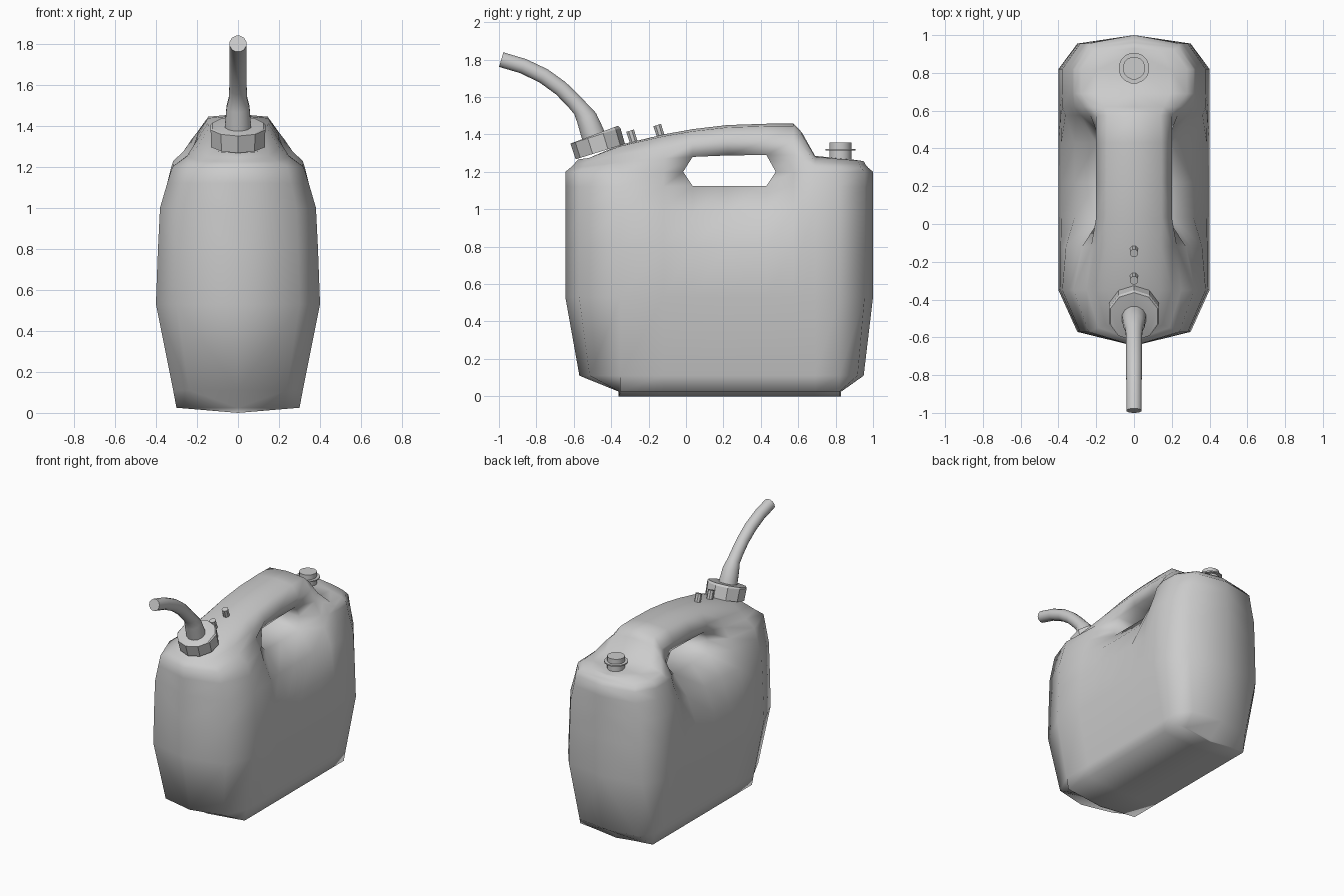
import bpy, bmesh, math
from mathutils import Vector

if "Cube" in bpy.data.objects:
    bpy.data.objects.remove(bpy.data.objects["Cube"])


def finish(name, bm, angle):
    bmesh.ops.remove_doubles(bm, verts=bm.verts, dist=0.0005)
    bmesh.ops.dissolve_degenerate(bm, edges=bm.edges, dist=0.0005)
    bmesh.ops.recalc_face_normals(bm, faces=bm.faces)
    me = bpy.data.meshes.new(name)
    bm.to_mesh(me)
    bm.free()
    ob = bpy.data.objects.new(name, me)
    bpy.context.collection.objects.link(ob)
    bpy.ops.object.select_all(action='DESELECT')
    ob.select_set(True)
    bpy.context.view_layer.objects.active = ob
    bpy.ops.object.shade_smooth_by_angle(angle=math.radians(angle))
    return ob


def sweep(name, path, sides, angle=40):
    """Capped tube along (y, z, radius) points in the centre plane."""
    bm = bmesh.new()
    pts = [Vector((0, y, z)) for y, z, r in path]
    rings = []
    for i, p in enumerate(pts):
        t = (pts[min(i + 1, len(pts) - 1)] - pts[max(i - 1, 0)]).normalized()
        n = Vector((0, -t.z, t.y))
        ring = []
        for k in range(sides):
            a = 2 * math.pi * (k + 0.5) / sides
            ring.append(bm.verts.new(p + path[i][2] * (Vector((math.cos(a), 0, 0)) + n * math.sin(a))))
        rings.append(ring)
    for r0, r1 in zip(rings, rings[1:]):
        for k in range(sides):
            j = (k + 1) % sides
            bm.faces.new((r0[k], r0[j], r1[j], r1[k]))
    bm.faces.new(rings[0])
    bm.faces.new(rings[-1])
    return finish(name, bm, angle)


def mix(a, b, t):
    return a + (b - a) * t


# Stations from front to back: y, width factor, grip recess, rear deck, top height
STATIONS = [
    (-0.65, 0, 0, 0, 1.27), (-0.57, .75, 0, 0, 1.278), (-0.35, 1, 0, 0, 1.345),
    (-0.12, 1, .3, 0, 1.40), (0.035, 1, 1, 0, 1.428), (0.22, 1, 1, 0, 1.45),
    (0.43, 1, 1, 0, 1.457), (0.575, 1, .25, 0, 1.457), (0.62, 1, .05, .3, 1.41),
    (0.69, 1, 0, 1, 1.285), (0.82, 1, 0, 1, 1.272), (0.95, .75, 0, 1, 1.264), (1.0, 0, 0, 1, 1.26)]

# Rows from bottom to top: z, half width, recessed z, recessed width, deck width, front y, back y
ROWS = [
    (0.0, 0, 0.0, 0, 0, -.36, .83), (.025, .3, .025, .3, .3, -.36, .83),
    (.11, .316, .11, .316, .316, -.57, .95), (.53, .4, .53, .4, .4, -.645, 1),
    (.8, .39, .8, .385, .39, -.645, 1), (1.0, .38, .98, .315, .38, -.645, 1),
    (1.12, .345, 1.125, .2, .345, -.645, 1), (1.2, .32, 1.2, .17, .325, -.645, 1),
    (.35, .25, .35, .175, .315, -.615, .975), (.65, .2, .65, .2, .28, -.595, .96),
    (.95, .14, .95, .145, .19, -.575, .95), (1.0, 0, 1.0, 0, 0, -.54, .93)]
TOP_ROW = 8      # from here z is a fraction between 1.2 and the top height


def body_point(i, j, side):
    z, w, rz, rw, dw, yf, yb = ROWS[i]
    y, wf, rec, deck, top = STATIONS[j]
    zz = mix(z, rz, rec)
    if i >= TOP_ROW:
        zz = 1.2 + (top - 1.2) * zz
    x = mix(mix(w, rw, rec), dw, deck) * wf
    last = len(STATIONS) - 1
    y = {0: yf, 1: mix(yf, -.35, .25), last - 1: mix(yb, .82, .25), last: yb}.get(j, y)
    if i == 7 and j in (4, 6):       # pointed ends of the grip opening
        y += -.05 if j == 4 else .05
    return Vector((x * side, y, zz))


# Body with through-grip, one half per side
bm = bmesh.new()
for side in (1, -1):
    g = [[bm.verts.new(body_point(i, j, side)) for j in range(len(STATIONS))] for i in range(len(ROWS))]
    for i in range(len(ROWS) - 1):
        for j in range(len(STATIONS) - 1):
            if i in (6, 7) and j in (4, 5):
                continue
            bm.faces.new((g[i][j], g[i][j + 1], g[i + 1][j + 1], g[i + 1][j]))
    loop = [g[6][4], g[6][5], g[6][6], g[7][6], g[8][6], g[8][5], g[8][4], g[7][4]]
    mid = [bm.verts.new((0, v.co.y, v.co.z)) for v in loop]
    for k in range(8):
        n = (k + 1) % 8
        bm.faces.new((loop[k], loop[n], mid[n], mid[k]))
    bm.verts.remove(g[7][5])
finish("can_body", bm, 75)

# Spout collar and curved spout
sweep("spout_collar", [(-.458, 1.308, .138), (-.484, 1.392, .14), (-.487, 1.4, .132)], 10, 30)
sweep("spout", [(-.492, 1.385, .066), (-.505, 1.42, .064), (-.532, 1.49, .058), (-.562, 1.535, .046),
                (-.605, 1.583, .044), (-.67, 1.647, .043), (-.76, 1.712, .043),
                (-.87, 1.765, .042), (-.988, 1.80, .042)], 12, 50)

# Two small pegs on the shoulder
for n, (y, z) in enumerate([(-.275, 1.345), (-.13, 1.375)]):
    sweep("peg_%d" % (n + 1), [(y, z, .023), (y - .024, z + .075, .023)], 8)

# Rear vent cap with thin flange
sweep("vent_cap", [(.825, 1.24, .06), (.825, 1.358, .06)], 16)
sweep("vent_flange", [(.825, 1.313, .082), (.825, 1.322, .082)], 16)
